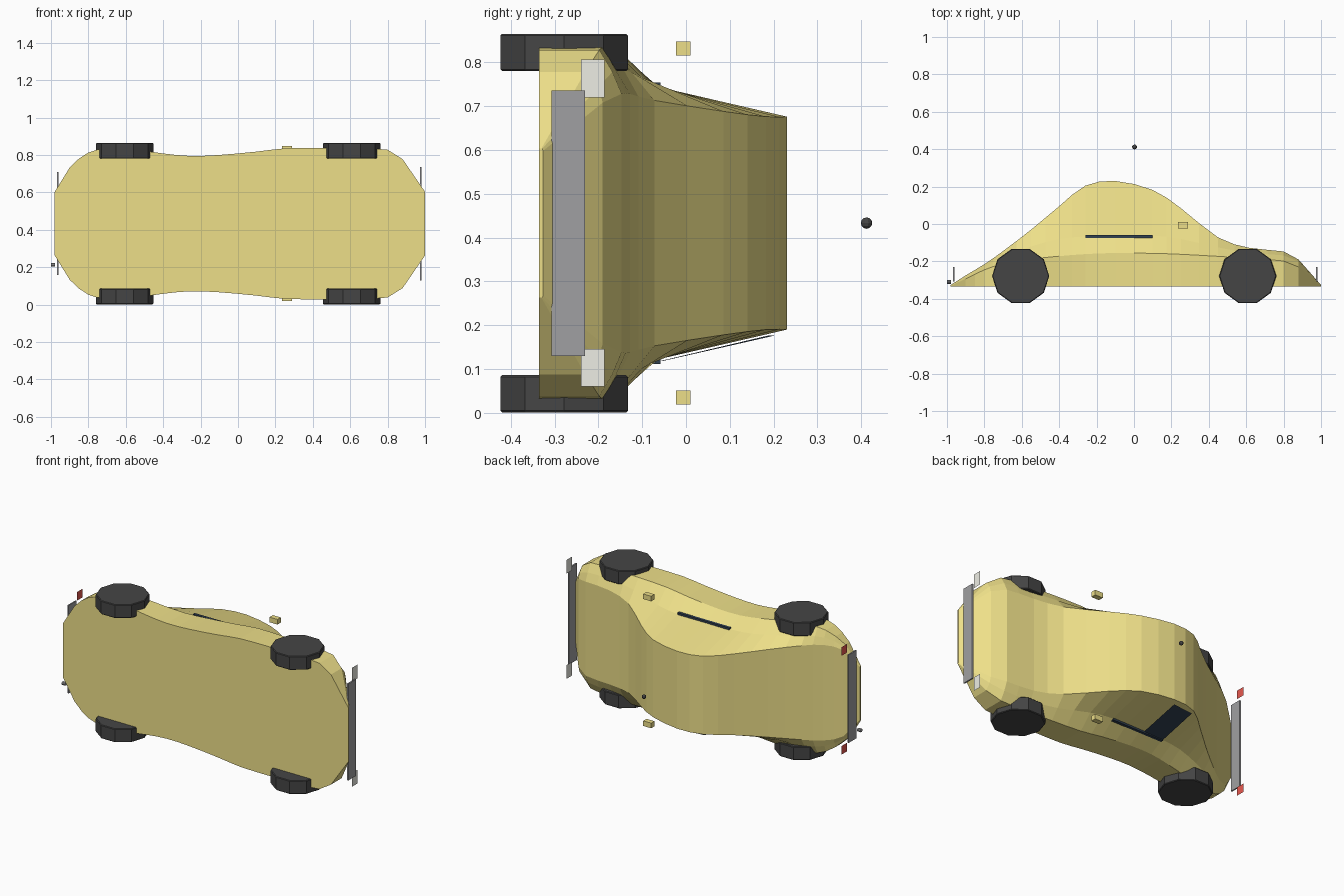
import bpy, bmesh, math
from mathutils import Vector

if "Cube" in bpy.data.objects:
    bpy.data.objects.remove(bpy.data.objects["Cube"])

MID = 0.433      # centre plane of the car (it lies on its side, width along z)
FLOOR = -0.335


def material(name, rgb):
    m = bpy.data.materials.new(name)
    m.diffuse_color = (*rgb, 1)
    m.use_nodes = True
    m.node_tree.nodes["Principled BSDF"].inputs["Base Color"].default_value = m.diffuse_color
    return m


YELLOW = material("yellow_paint", (0.85, 0.74, 0.25))
DARK = material("dark_rubber", (0.06, 0.06, 0.06))
GLASS = material("dark_glass", (0.03, 0.05, 0.08))
GREY = material("grey_metal", (0.35, 0.35, 0.36))
WHITE = material("headlight_white", (0.85, 0.85, 0.78))
RED = material("tail_red", (0.8, 0.1, 0.08))


def mesh_object(name, verts, faces, mat):
    me = bpy.data.meshes.new(name)
    me.from_pydata(verts, [], faces)
    bm = bmesh.new()
    bm.from_mesh(me)
    bmesh.ops.recalc_face_normals(bm, faces=bm.faces)
    bm.to_mesh(me)
    bm.free()
    ob = bpy.data.objects.new(name, me)
    bpy.context.collection.objects.link(ob)
    me.materials.append(mat)
    return ob


def box(name, lo, hi, mat):
    bpy.ops.mesh.primitive_cube_add(size=1, location=[(a + b) / 2 for a, b in zip(lo, hi)])
    ob = bpy.context.object
    ob.name = name
    ob.scale = [b - a for a, b in zip(lo, hi)]
    ob.data.materials.append(mat)
    return ob


# body sections: x, hull half width, shoulder y, waist half width, waist y, roof half width, roof y
rows = [
    (-0.98, 0.17, -0.330, 0.170, -0.328, 0.165, -0.326),
    (-0.90, 0.30, -0.293, 0.285, -0.285, 0.270, -0.275),
    (-0.80, 0.38, -0.245, 0.340, -0.230, 0.300, -0.215),
    (-0.70, 0.40, -0.213, 0.345, -0.175, 0.295, -0.145),
    (-0.55, 0.395, -0.188, 0.330, -0.120, 0.275, -0.030),
    (-0.40, 0.375, -0.172, 0.315, -0.080, 0.255, 0.095),
    (-0.26, 0.362, -0.161, 0.310, -0.067, 0.245, 0.205),
    (-0.10, 0.367, -0.155, 0.310, -0.060, 0.243, 0.230),
    (0.10, 0.385, -0.157, 0.310, -0.062, 0.243, 0.182),
    (0.25, 0.402, -0.162, 0.320, -0.080, 0.255, 0.085),
    (0.45, 0.405, -0.173, 0.345, -0.125, 0.280, -0.072),
    (0.62, 0.403, -0.184, 0.350, -0.155, 0.295, -0.128),
    (0.80, 0.395, -0.198, 0.345, -0.168, 0.295, -0.147),
    (0.88, 0.345, -0.230, 0.310, -0.200, 0.275, -0.190),
    (1.00, 0.17, -0.330, 0.170, -0.328, 0.165, -0.326),
]

# cubic midpoints between the inner sections smooth the lengthwise curve
sections = []
for i, row in enumerate(rows):
    sections.append(row)
    if 0 < i < len(rows) - 3:
        sections.append(tuple((9 * (b + c) - a - d) / 16
                              for a, b, c, d in zip(rows[i - 1], row, rows[i + 1], rows[i + 2])))

verts, faces = [], []
for x, w, s, c, b, t, r in sections:
    half = [(w, FLOOR), (w, s), (c, b), (t, r)]
    verts += [(x, y, MID - h) for h, y in half]
    verts += [(x, y, MID + h) for h, y in reversed(half)]
n = 8
for k in range(len(sections) - 1):
    for j in range(n):
        a, b = k * n + j, k * n + (j + 1) % n
        faces.append((a, b, b + n, a + n))
faces += [tuple(range(n)), tuple(range(len(verts) - n, len(verts)))]
mesh_object("body_shell", verts, faces, YELLOW)

# rear side window on the lower side of the cabin
mesh_object("side_window", [(-0.26, -0.06, MID - 0.315), (-0.12, -0.055, MID - 0.315),
                            (-0.12, 0.205, MID - 0.256), (-0.26, 0.19, MID - 0.256)],
            [(0, 1, 2, 3)], GLASS)

for side, tag in ((-1, "lower"), (1, "upper")):
    # dark strips along the window sills
    box("window_sill_" + tag, (-0.26, -0.076, MID + side * 0.308 - 0.013),
        (0.10, -0.058, MID + side * 0.308 + 0.013), GLASS)
    # door mirrors
    box("mirror_" + tag, (0.235, -0.023, MID + side * 0.398 - 0.016),
        (0.29, 0.01, MID + side * 0.398 + 0.016), YELLOW)
    # thin lamp plates
    for name, x, y, z, hy, hz, mat in (("headlight_", 0.96, -0.213, 0.33, 0.027, 0.043, WHITE),
                                       ("tail_light_", -0.95, -0.213, 0.31, 0.027, 0.027, RED)):
        zc = MID + side * z
        mesh_object(name + tag, [(x, y - hy, zc - hz), (x, y + hy, zc - hz),
                                 (x, y + hy, zc + hz), (x, y - hy, zc + hz)], [(0, 1, 2, 3)], mat)
    # ten-sided wheels
    for x, end in ((-0.606, "rear"), (0.608, "front")):
        bpy.ops.mesh.primitive_cylinder_add(vertices=10, radius=0.153, depth=0.085,
                                            location=(x, -0.278, MID + side * 0.3895),
                                            rotation=(0, 0, math.pi / 2))
        wheel = bpy.context.object
        wheel.name = "wheel_%s_%s" % (end, tag)
        wheel.data.materials.append(DARK)
        bev = wheel.modifiers.new("rim_bevel", 'BEVEL')
        bev.width = 0.004
        bev.segments = 1
        bev.angle_limit = math.radians(60)

# bumpers
box("front_bumper", (0.972, -0.307, 0.13), (0.981, -0.23, 0.736), GREY)
box("rear_bumper", (-0.968, -0.307, 0.157), (-0.960, -0.23, 0.709), GREY)

# exhaust pipe
bpy.ops.mesh.primitive_cylinder_add(vertices=10, radius=0.011, depth=0.022,
                                    location=(-0.989, -0.31, 0.213), rotation=(0, math.pi / 2, 0))
bpy.context.object.name = "exhaust_pipe"
bpy.context.object.data.materials.append(GREY)

# aerial ball floating above the roof
bpy.ops.mesh.primitive_uv_sphere_add(segments=10, ring_count=6, radius=0.013, location=(0.003, 0.412, MID))
bpy.context.object.name = "aerial_ball"
bpy.context.object.data.materials.append(DARK)
